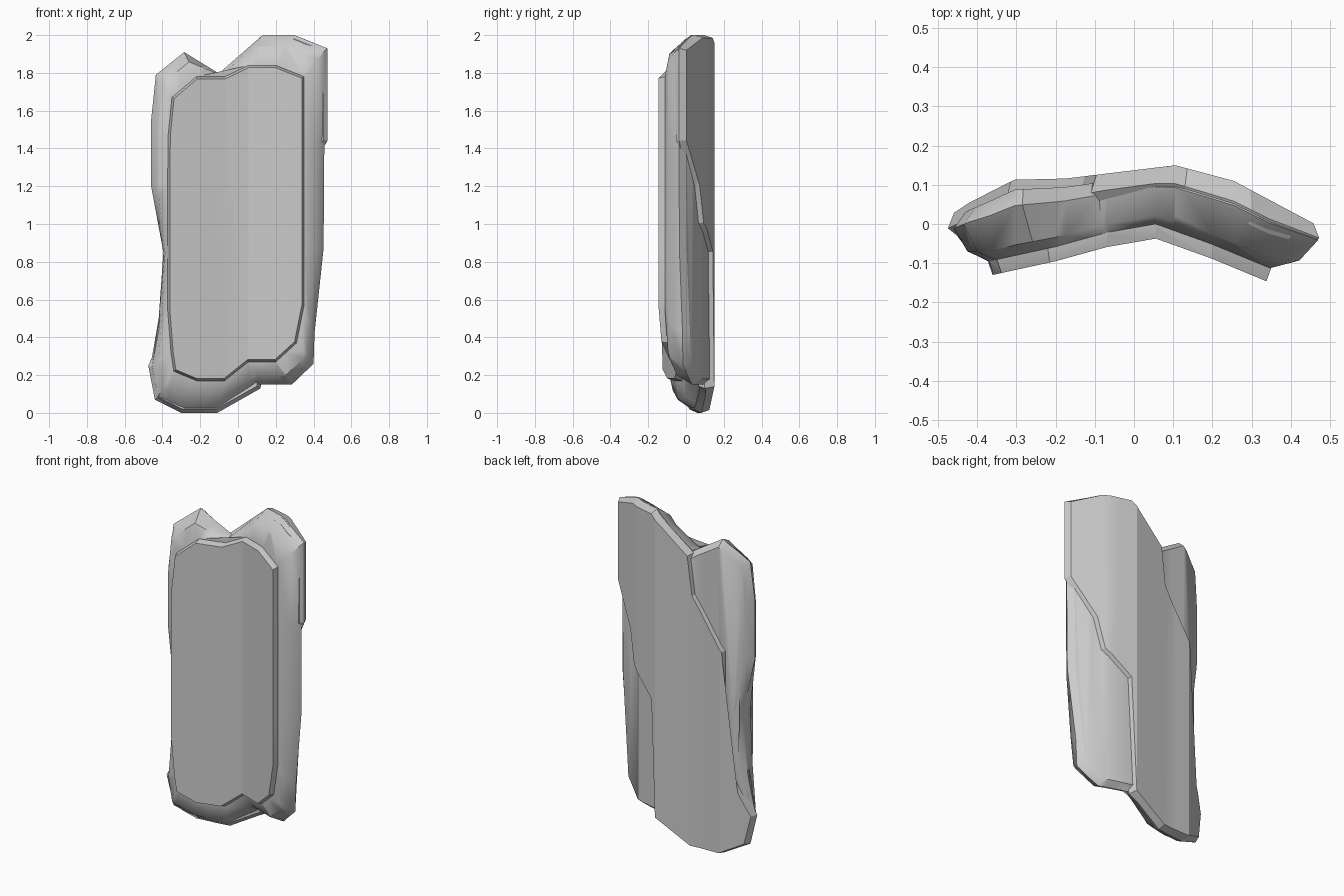
import bpy, bmesh
from mathutils import Vector

if "Cube" in bpy.data.objects:
    bpy.data.objects.remove(bpy.data.objects["Cube"])

# Depth profiles across x: front surface and back surface of the bent slab
FRONT = [(-0.48, -0.085), (-0.37, -0.095), (-0.2, -0.058), (-0.07, -0.022), (0.055, 0.0),
         (0.2, -0.052), (0.345, -0.112), (0.48, -0.112)]
BACK = [(-0.48, 0.015), (-0.42, 0.055), (-0.305, 0.113), (-0.175, 0.116), (0.105, 0.15),
        (0.255, 0.11), (0.48, -0.01)]


def curve(knots, x):
    for (x0, y0), (x1, y1) in zip(knots, knots[1:]):
        if x <= x1:
            break
    f = (x - x0) / (x1 - x0)
    return y0 + (y1 - y0) * f


def shift(knots, d):
    return [(x, y + d) for x, y in knots]


def inset(pts, d):
    out = []
    for i, p in enumerate(pts):
        a, b, c = Vector(pts[i - 1]), Vector(p), Vector(pts[(i + 1) % len(pts)])
        n = [Vector((e.y, -e.x)).normalized() for e in (b - a, c - b)]
        m = (n[0] + n[1]).normalized()
        out.append(tuple(b + m * d / max(0.6, m.dot(n[0]))))
    return out


def mix(a, b, f):
    return [(p[0] + (q[0] - p[0]) * f, p[1] + (q[1] - p[1]) * f) for p, q in zip(a, b)]


def slab(name, rings, front, back, angle):
    """Loft (outline, depth 0..1) rings, cut at the bend lines, then bend."""
    bm = bmesh.new()
    loops = [[bm.verts.new((x, t, z)) for x, z in pts] for pts, t in rings]
    n = len(loops[0])
    for a, b in zip(loops, loops[1:]):
        for i in range(n):
            j = (i + 1) % n
            bm.faces.new((a[i], a[j], b[j], b[i]))
    bm.faces.new(loops[0])
    bm.faces.new(loops[-1][::-1])
    bmesh.ops.triangulate(bm, faces=[f for f in bm.faces if len(f.verts) > 4])
    for x in {k[0] for k in front[1:-1] + back[1:-1]}:
        bmesh.ops.bisect_plane(bm, geom=bm.verts[:] + bm.edges[:] + bm.faces[:],
                               plane_co=(x + 0.0007, 0, 0), plane_no=(1, 0, 0), dist=1e-5)
    for v in bm.verts:
        f, b = curve(front, v.co.x), curve(back, v.co.x)
        v.co.y = f + (b - f) * v.co.y
    bmesh.ops.recalc_face_normals(bm, faces=bm.faces[:])
    me = bpy.data.meshes.new(name)
    bm.to_mesh(me)
    bm.free()
    ob = bpy.data.objects.new(name, me)
    bpy.context.collection.objects.link(ob)
    bpy.ops.object.select_all(action='DESELECT')
    ob.select_set(True)
    bpy.context.view_layer.objects.active = ob
    bpy.ops.object.shade_smooth_by_angle(angle=angle)
    return ob


# Matching outlines (x, z): raised front panel and the broken silhouette around it
panel = [(-0.35, 1.67), (-0.22, 1.78), (-0.07, 1.78), (0.055, 1.84), (0.2, 1.84), (0.35, 1.78),
         (0.35, 1.42), (0.35, 0.87), (0.35, 0.57), (0.31, 0.37), (0.2, 0.27), (0.055, 0.27),
         (-0.07, 0.17), (-0.22, 0.17), (-0.34, 0.22), (-0.355, 0.32), (-0.373, 0.55),
         (-0.373, 0.85), (-0.373, 1.2), (-0.37, 1.47)]
edge = [(-0.435, 1.79), (-0.285, 1.91), (-0.09, 1.79), (0.13, 2.0), (0.3, 2.0), (0.47, 1.93),
        (0.457, 1.42), (0.453, 0.87), (0.405, 0.42), (0.4, 0.26), (0.285, 0.15), (0.11, 0.15),
        (-0.12, 0.005), (-0.29, 0.005), (-0.435, 0.07), (-0.465, 0.24), (-0.42, 0.5),
        (-0.395, 0.85), (-0.46, 1.2), (-0.46, 1.55)]

# Rounded main body
slab("slab_body", [(panel, 0), (mix(panel, edge, 0.6), 0.14), (edge, 0.66),
                   (inset(edge, 0.03), 0.87)], FRONT, BACK, 0.8)

# Thin raised panel on the front
slab("front_panel", [(inset(panel, 0.012), 0), (panel, 0.65), (panel, 1)],
     shift(FRONT, -0.037), shift(FRONT, 0.02), 0.35)

# Diagonal broken layer on the back
layer = [(-0.11, 1.79), (0.13, 2.0), (0.3, 2.0), (0.473, 1.93), (0.473, 1.44), (0.34, 1.2),
         (0.3, 1.0), (0.15, 0.85), (0.12, 0.13), (-0.11, 0.0), (-0.3, 0.0), (-0.44, 0.07),
         (-0.475, 0.25), (-0.33, 0.58), (-0.33, 1.25), (-0.14, 1.55)]
slab("back_layer", [(inset(layer, 0.02), 0.5), (layer, 0.72), (inset(layer, 0.015), 1)],
     FRONT, BACK, 0.35)
